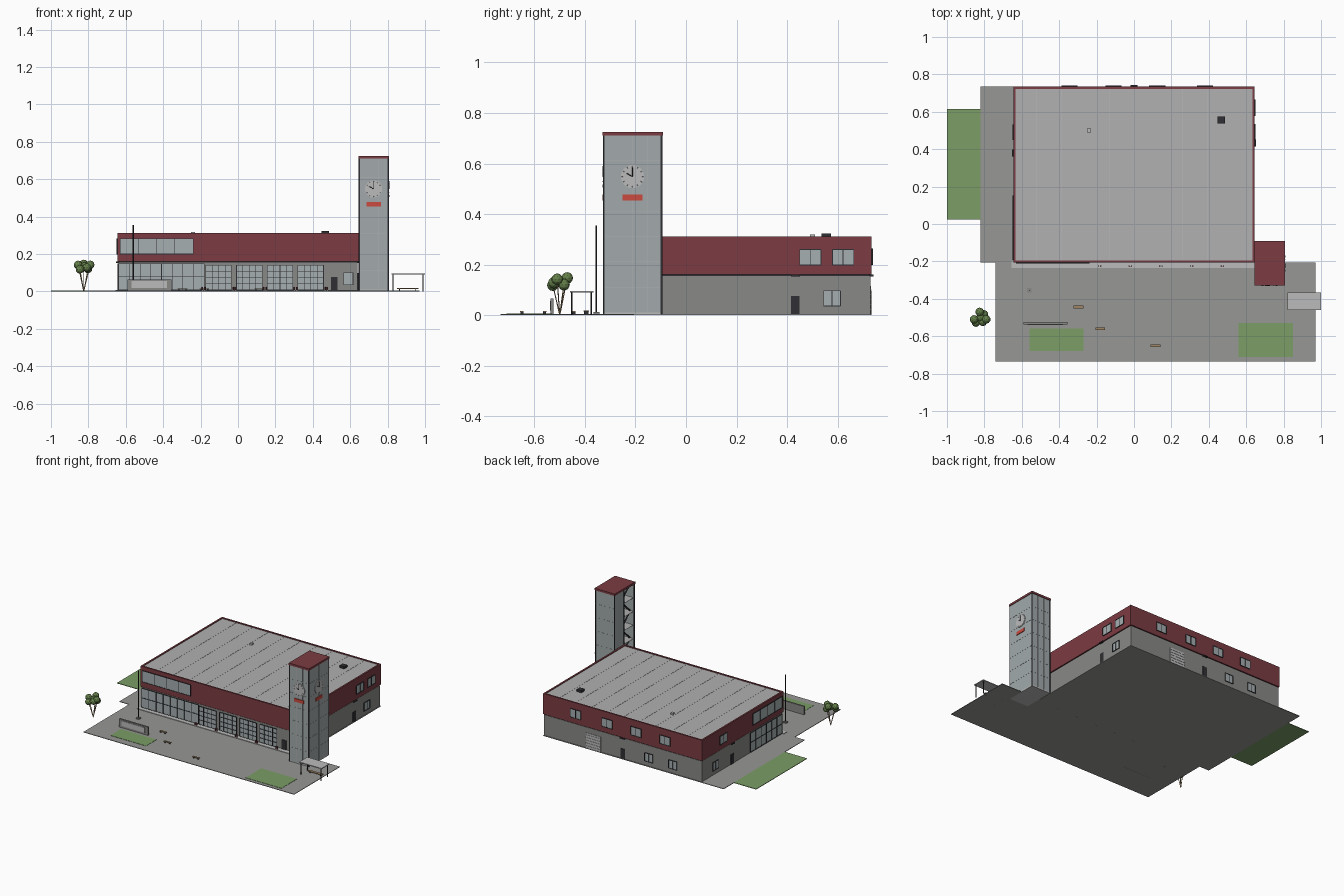
import bpy, bmesh
from math import cos, sin, pi
from mathutils import Vector, Matrix

if "Cube" in bpy.data.objects:
    bpy.data.objects.remove(bpy.data.objects["Cube"])


def mat(name, r, g, b):
    m = bpy.data.materials.new(name)
    m.diffuse_color = (r, g, b, 1)
    m.use_nodes = True
    m.node_tree.nodes["Principled BSDF"].inputs["Base Color"].default_value = m.diffuse_color
    return m


RED = mat("red_cladding", 0.2, 0.045, 0.055)
SIGN = mat("sign_red", 0.6, 0.07, 0.05)
WALL = mat("wall_grey", 0.25, 0.25, 0.24)
GLASS = mat("glass", 0.38, 0.43, 0.44)
PANEL = mat("tower_panel", 0.36, 0.4, 0.41)
DARK = mat("dark_metal", 0.03, 0.03, 0.035)
PAVE = mat("paving", 0.31, 0.31, 0.3)
ROOF = mat("roof_grey", 0.44, 0.44, 0.44)
PALE = mat("pale_grey", 0.5, 0.5, 0.5)
GRASS = mat("grass", 0.2, 0.34, 0.13)
LEAF = mat("leaves", 0.13, 0.22, 0.07)
WOOD = mat("wood", 0.35, 0.24, 0.13)


def finish(name, bm, m):
    me = bpy.data.meshes.new(name)
    bm.to_mesh(me)
    bm.free()
    ob = bpy.data.objects.new(name, me)
    bpy.context.collection.objects.link(ob)
    me.materials.append(m)
    return ob


def boxes(name, items, m):
    """One object from several boxes (x0, x1, y0, y1, z0, z1)."""
    bm = bmesh.new()
    for x0, x1, y0, y1, z0, z1 in items:
        t = Matrix.Translation(((x0 + x1) / 2, (y0 + y1) / 2, (z0 + z1) / 2))
        s = Matrix.Diagonal((abs(x1 - x0), abs(y1 - y0), abs(z1 - z0), 1))
        bmesh.ops.create_cube(bm, size=1, matrix=t @ s)
    return finish(name, bm, m)


def rods(name, items, m, n=8):
    """Round bars between pairs of points: (start, end, radius)."""
    bm = bmesh.new()
    for a, b, r in items:
        a, b = Vector(a), Vector(b)
        q = (b - a).to_track_quat('Z', 'Y').to_matrix().to_4x4()
        bmesh.ops.create_cone(bm, cap_ends=True, segments=n, radius1=r, radius2=r,
                              depth=(b - a).length, matrix=Matrix.Translation((a + b) / 2) @ q)
    return finish(name, bm, m)


# wall faces: axis running across the outward normal, plane position, outward sign
FACES = {"front": ("y", -0.2, -1), "back": ("y", 0.73, 1), "left": ("x", -0.64, -1), "right": ("x", 0.64, 1)}


def on_face(face, u0, u1, z0, z1, depth, plane=None):
    ax, p, s = FACES[face]
    p = p if plane is None else plane
    a, b = sorted((p - s * 0.004, p + s * depth))
    return (u0, u1, a, b, z0, z1) if ax == "y" else (a, b, u0, u1, z0, z1)


def window(name, face, u0, u1, z0, z1, cols=2, rows=1, plane=None, m=GLASS, f=0.003):
    boxes(name + "_pane", [on_face(face, u0, u1, z0, z1, 0.002, plane)], m)
    h = f / 2
    bars = [on_face(face, u - h, u + h, z0, z1, 0.005, plane)
            for u in (u0 + (u1 - u0) * i / cols for i in range(cols + 1))]
    bars += [on_face(face, u0, u1, z - h, z + h, 0.005, plane)
             for z in (z0 + (z1 - z0) * i / rows for i in range(rows + 1))]
    boxes(name + "_frame", bars, DARK)


# site: paving and lawns
boxes("paving", [(-0.74, 0.97, -0.735, -0.205, 0, 0.004), (-0.82, 0.645, -0.205, 0.735, 0, 0.004)], PAVE)
boxes("lawn", [(-1, -0.82, 0.025, 0.615, 0, 0.004), (-0.56, -0.27, -0.68, -0.56, 0.003, 0.006),
               (0.56, 0.85, -0.71, -0.53, 0.003, 0.006)], GRASS)
boxes("door_apron", [(-0.655, 0.645, -0.235, -0.2, 0.003, 0.008)], PALE)

# main hall: base, shadow joint, red upper band, parapet and roof
boxes("lower_walls", [(-0.64, 0.64, -0.2, 0.73, 0.003, 0.155)], WALL)
boxes("shadow_joint", [(-0.637, 0.637, -0.198, 0.727, 0.15, 0.165)], DARK)
boxes("upper_band", [(-0.645, 0.645, -0.207, -0.195, 0.16, 0.312), (-0.645, 0.645, 0.723, 0.735, 0.16, 0.312),
                     (-0.645, -0.633, -0.2, 0.73, 0.16, 0.312), (0.633, 0.645, -0.2, 0.73, 0.16, 0.312)], RED)
boxes("roof", [(-0.636, 0.636, -0.198, 0.726, 0.295, 0.307)], ROOF)
boxes("roof_seams", [(-0.52 + 0.13 * i, -0.518 + 0.13 * i, -0.195, 0.723, 0.306, 0.308) for i in range(9)], PALE)
boxes("roof_vent", [(-0.25, -0.23, 0.49, 0.51, 0.3, 0.318)], PALE)
boxes("roof_hatch", [(0.447, 0.486, 0.537, 0.575, 0.3, 0.323)], DARK)

# front elevation
window("lobby_glazing_front", "front", -0.638, -0.18, 0.008, 0.148, 8, 2)
window("lobby_glazing_side", "left", -0.198, 0.17, 0.008, 0.148, 6, 2)
for i in range(4):
    u = -0.172 + 0.164 * i
    window(f"bay_door_{i}", "front", u, u + 0.137, 0.008, 0.14, 4, 4)
window("ribbon_window_front", "front", -0.63, -0.24, 0.2, 0.282, 4, 1, -0.207)
window("ribbon_window_side", "left", -0.19, 0.15, 0.2, 0.282, 4, 1, -0.645)
window("front_office_window", "front", 0.565, 0.615, 0.035, 0.1, 1, 1)
rods("bay_bollards", [((-0.19 + 0.164 * i + d, -0.225, 0), (-0.19 + 0.164 * i + d, -0.225, 0.025), 0.004)
                      for i in range(5) for d in (0, 0.012)], RED)

# personnel doors with lamps above
for face, u in (("front", 0.515), ("right", 0.433), ("back", 0.0), ("left", 0.38)):
    boxes(face + "_door", [on_face(face, u - 0.017, u + 0.017, 0.004, 0.076, 0.004)], DARK)
    if face != "front":
        boxes(face + "_lamp", [on_face(face, u - 0.018, u + 0.018, 0.152, 0.16, 0.013)], DARK)

# side and rear windows
for i, u in enumerate((0.38, 0.125, -0.11, -0.345)):
    window(f"rear_upper_window_{i}", "back", u - 0.042, u + 0.042, 0.2, 0.262, 2, 1, 0.735)
for i, u in enumerate((-0.21, -0.405)):
    window(f"rear_lower_window_{i}", "back", u - 0.033, u + 0.033, 0.036, 0.096)
boxes("rear_roller_door", [on_face("back", 0.18, 0.3, 0.004, 0.115, 0.003)], PALE)
boxes("roller_door_ribs", [on_face("back", 0.18, 0.3, 0.02 + 0.02 * i, 0.022 + 0.02 * i, 0.005) for i in range(5)], ROOF)
for i, u in enumerate((0.492, 0.622)):
    window(f"right_upper_window_{i}", "right", u - 0.042, u + 0.042, 0.198, 0.26, 2, 1, 0.645)
window("right_lower_window", "right", 0.545, 0.612, 0.036, 0.096)
window("left_lower_window", "left", 0.54, 0.605, 0.036, 0.096)
window("left_upper_window", "left", 0.45, 0.53, 0.2, 0.262, 2, 1, -0.645)

# clock tower: panelled shell, open stair slot on the inner side, red cap
X0, X1, Y0, Y1, H = 0.648, 0.803, -0.325, -0.097, 0.71
boxes("tower_panels", [(X0, X1, Y0, Y0 + 0.008, 0.01, H), (X0, X1, Y1 - 0.008, Y1, 0.01, H),
                       (X1 - 0.008, X1, Y0, Y1, 0.01, H), (X0, X0 + 0.008, -0.205, Y1, 0.01, H)], PANEL)
boxes("tower_posts", [(x - 0.003, x + 0.003, y - 0.003, y + 0.003, 0.004, H)
                      for x in (X0, X1) for y in (Y0, Y1)] + [(X0 - 0.003, X0 + 0.003, -0.208, -0.202, 0.004, H)], DARK)
seams = []
for k in range(1, 7):
    z = 0.01 + 0.1 * k
    seams += [(X0, X1, Y0 - 0.001, Y1 + 0.001, z, z + 0.0015), (X0, X1 + 0.001, Y0, Y1, z, z + 0.0015)]
boxes("tower_landings", seams, ROOF)
boxes("tower_vertical_seams", [(x, x + 0.0015, y - 0.001, y + 0.001, 0.01, H)
                               for x in (X0 + 0.052, X0 + 0.104) for y in (Y0, Y1)] +
      [(X1 - 0.001, X1 + 0.001, Y0 + d, Y0 + d + 0.0015, 0.01, H) for d in (0.057, 0.114, 0.171)], ROOF)
boxes("tower_foot", [(X0, X1, Y0, Y1, 0, 0.012)], PALE)
boxes("tower_cap", [(0.643, 0.807, -0.33, -0.092, H, 0.725)], RED)
rods("tower_stair_flights", [((0.675, -0.315 if k % 2 else -0.21, 0.01 + 0.1 * k),
                              (0.675, -0.21 if k % 2 else -0.315, 0.11 + 0.1 * k), 0.006) for k in range(7)], DARK, 4)


def clock(name, c, n, u):
    """Clock with dial, rim, hour marks, hands and a sign bar; n is outward, u runs along the wall."""
    c, n, u, up = Vector(c), Vector(n), Vector(u), Vector((0, 0, 1))
    rods(name + "_dial", [(c, c + n * 0.004, 0.046)], PALE, 32)
    pt = lambda a, r: c + n * 0.005 + (u * sin(a) + up * cos(a)) * r
    rods(name + "_hour_marks", [(pt(i * pi / 6, 0.037), pt(i * pi / 6, 0.043), 0.0009) for i in range(12)], ROOF, 4)
    rods(name + "_hands", [(pt(0, 0), pt(0, 0.037), 0.0014), (pt(0, 0), pt(-pi / 3, 0.026), 0.0016)], DARK, 6)
    p, q = c - u * 0.039 - up * 0.094, c + u * 0.039 - up * 0.07 + n * 0.005
    boxes(name + "_sign_bar", [(p.x, q.x, p.y, q.y, p.z, q.z)], SIGN)


clock("front_clock", (0.725, Y0, 0.548), (0, -1, 0), (1, 0, 0))
clock("right_clock", (X1, -0.212, 0.548), (1, 0, 0), (0, 1, 0))

# sign wall, flagpole, benches
boxes("sign_wall", [(-0.59, -0.355, -0.536, -0.524, 0, 0.065)], WALL)
boxes("sign_wall_panel", [(-0.57, -0.38, -0.539, -0.535, 0.018, 0.056)], PALE)
boxes("flagpole_base", [(-0.572, -0.548, -0.367, -0.343, 0, 0.012)], WALL)
rods("flagpole", [((-0.56, -0.355, 0), (-0.56, -0.355, 0.355), 0.0028)], DARK)
for i, (x, y) in enumerate(((-0.297, -0.444), (-0.18, -0.56), (0.115, -0.65))):
    boxes(f"bench_seat_{i}", [(x - 0.026, x + 0.026, y - 0.007, y + 0.007, 0.012, 0.016)], WOOD)
    boxes(f"bench_legs_{i}", [(x + d - 0.003, x + d + 0.003, y - 0.006, y + 0.006, 0.002, 0.013)
                              for d in (-0.018, 0.018)], DARK)

# shelter beside the tower
boxes("shelter_roof", [(0.82, 1.0, -0.46, -0.367, 0.09, 0.096)], PALE)
rods("shelter_posts", [((x, y, 0), (x, y, 0.092), 0.0028) for x in (0.828, 0.99) for y in (-0.453, -0.375)], DARK)
boxes("shelter_bench", [(0.85, 0.965, -0.405, -0.385, 0.014, 0.018)], WOOD)
boxes("shelter_bench_legs", [(x, x + 0.004, -0.403, -0.387, 0, 0.015) for x in (0.862, 0.949)], DARK)

# multi-stem tree
crown = [(-0.855, -0.51, 0.142), (-0.79, -0.51, 0.142), (-0.825, -0.47, 0.147),
         (-0.845, -0.527, 0.118), (-0.802, -0.483, 0.12), (-0.822, -0.5, 0.133), (-0.808, -0.523, 0.128)]
bm = bmesh.new()
for p in crown:
    bmesh.ops.create_icosphere(bm, subdivisions=2, radius=0.023, matrix=Matrix.Translation(p))
finish("tree_crown", bm, LEAF)
rods("tree_stems", [((-0.825, -0.5, 0), p, 0.0022) for p in crown[:5]], WOOD, 6)
